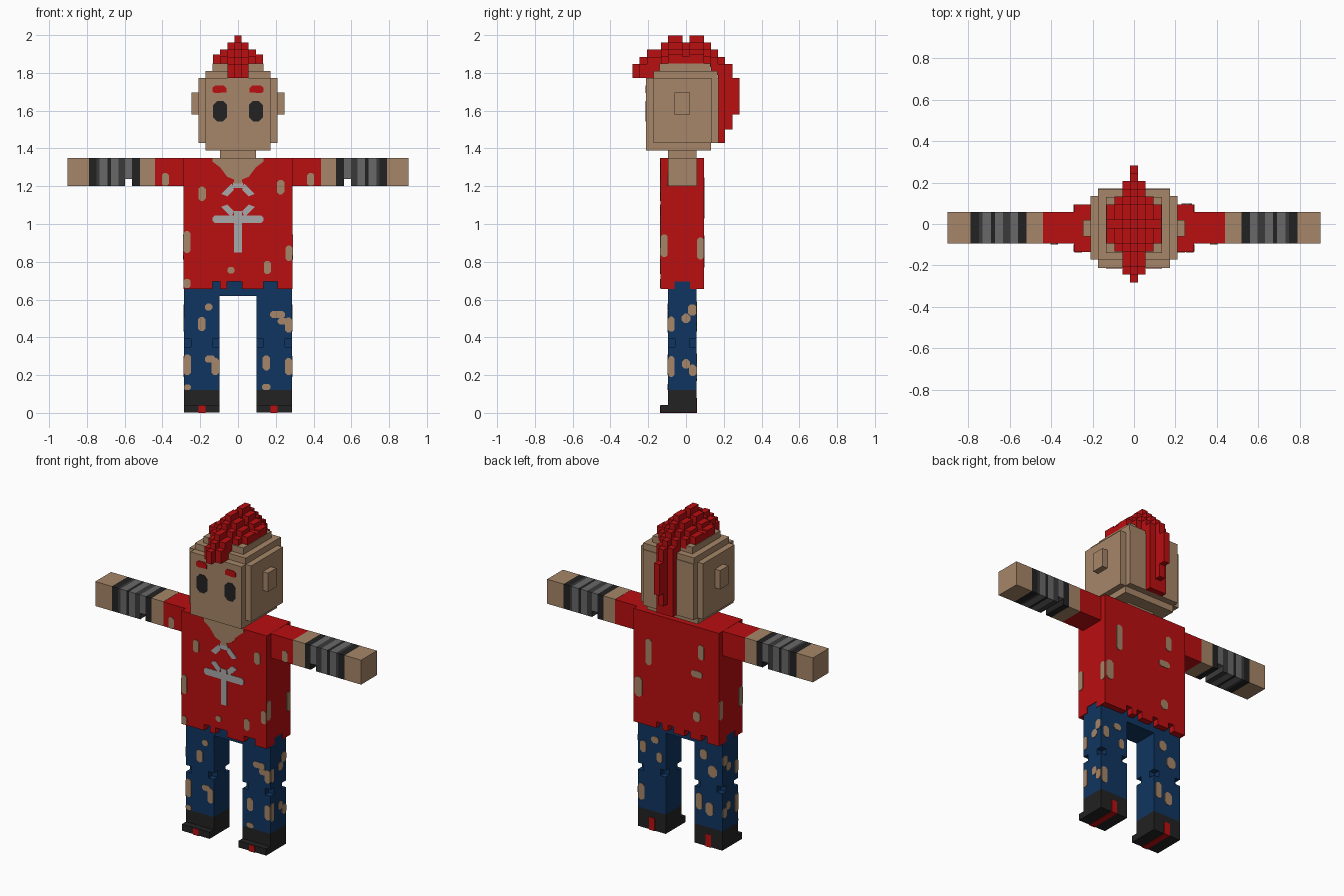
import bpy, bmesh, math
from mathutils import Vector

cube = bpy.data.objects.get("Cube")
if cube:
    bpy.data.objects.remove(cube, do_unlink=True)


def material(name, hex_code):
    rgb = [int(hex_code[i:i + 2], 16) / 255 for i in (0, 2, 4)]
    lin = [c / 12.92 if c < 0.04045 else ((c + 0.055) / 1.055) ** 2.4 for c in rgb]
    m = bpy.data.materials.new(name)
    m.use_nodes = True
    m.diffuse_color = (*lin, 1)
    m.node_tree.nodes["Principled BSDF"].inputs["Base Color"].default_value = (*lin, 1)
    return m


SKIN = material("skin", "A68668")
RED = material("red", "BA0E10")
BLUE = material("denim_blue", "0F3560")
BLACK = material("black", "222222")
DARK = material("dark_grey", "3A3A3A")
GREY = material("grey", "686868")
SILVER = material("silver", "A8A8A8")


def finish(name, bm, mat):
    bmesh.ops.recalc_face_normals(bm, faces=bm.faces[:])
    me = bpy.data.meshes.new(name)
    bm.to_mesh(me)
    bm.free()
    me.materials.append(mat)
    ob = bpy.data.objects.new(name, me)
    bpy.context.collection.objects.link(ob)
    return ob


def boxes(name, mat, spans, mirror=False):
    """Boxes given as (x0, x1, y0, y1, z0, z1), optionally mirrored in x."""
    bm = bmesh.new()
    if mirror:
        spans = spans + [(-b, -a, *rest) for a, b, *rest in spans]
    for x0, x1, y0, y1, z0, z1 in spans:
        for v in bmesh.ops.create_cube(bm, size=1)["verts"]:
            v.co = ((x0 + x1) / 2 + v.co.x * (x1 - x0), (y0 + y1) / 2 + v.co.y * (y1 - y0),
                    (z0 + z1) / 2 + v.co.z * (z1 - z0))
    return finish(name, bm, mat)


def plates(name, mat, axis, level, outlines, t=0.004):
    """Thin flat outlines (u, z) lying on the plane axis = level, facing outward."""
    bm = bmesh.new()
    out = math.copysign(t, level)
    place = lambda u, z, d: Vector((u, d, z)) if axis == "y" else Vector((d, u, z))
    for pts in outlines:
        face = bm.faces.new([bm.verts.new(place(u, z, level - out / 4)) for u, z in pts])
        top = bmesh.ops.extrude_face_region(bm, geom=[face])["geom"]
        bmesh.ops.translate(bm, vec=place(0, 0, out),
                            verts=[g for g in top if isinstance(g, bmesh.types.BMVert)])
    return finish(name, bm, mat)


def blot(u, z, w, h):
    """Rectangle outline with clipped corners."""
    c, a, b = min(w, h) * 0.3, w / 2, h / 2
    return [(u - a + c, z - b), (u + a - c, z - b), (u + a, z - b + c), (u + a, z + b - c),
            (u + a - c, z + b), (u - a + c, z + b), (u - a, z + b - c), (u - a, z - b + c)]


def patches(name, axis, level, rows):
    plates(name, SKIN, axis, level, [blot(*r) for r in rows])


# Head, ears and neck
boxes("head", SKIN, [
    (-.21, .21, -.172, .135, 1.43, 1.772),
    (-.173, .173, -.212, .172, 1.43, 1.772),
    (-.173, .173, -.212, .133, 1.39, 1.6),
    (-.173, .173, -.172, .168, 1.6, 1.81),
    (-.135, .135, -.14, .13, 1.7, 1.85)])
boxes("ears", SKIN, [(.2, .246, -.06, .02, 1.58, 1.695)], mirror=True)
boxes("neck", SKIN, [(-.095, .095, -.095, .055, 1.25, 1.40)])
plates("eyes", BLACK, "y", -.212, [blot(s * .095, 1.597, .074, .11) for s in (-1, 1)])
plates("eyebrows", RED, "y", -.212, [
    [(s * .062, 1.697), (s * .12, 1.693), (s * .135, 1.7), (s * .135, 1.722),
     (s * .12, 1.733), (s * .075, 1.733), (s * .062, 1.72)] for s in (-1, 1)])

# Stepped crest of hair: per row (steps above 1.772, bottom height, half width)
V = .0377
rows = [(2, 1.772, 0), (3, 1.772, 1), (4, 1.772, 1), (4, 1.81, 1), (5, 1.83, 2), (6, 1.83, 3),
        (6, 1.83, 3), (5, 1.83, 3), (6, 1.83, 3), (6, 1.83, 3), (5, 1.83, 2), (4, 1.79, 1),
        (3, 1.43, 1), (2, 1.5, 0), (0, 1.58, 0)]
crest = []
for i, (steps, bottom, half) in enumerate(rows):
    y = (i - 7) * V
    for k in range(-half, half + 1):
        top = 1.772 + V * max(steps - abs(k), 2) + (V * .3 if steps == 6 and abs(k) == 3 else 0)
        if steps == 0:
            top = 1.772
        if steps >= 5:
            top = max(top, 1.887)
        crest.append(((k - .5) * V, (k + .5) * V, y - V / 2, y + V / 2, bottom, min(top, 2)))
boxes("hair_crest", RED, crest)

# Shirt with a ragged hem
F, B, W = -.135, .095, .289
hem = []
for x0, x1 in ((-W, -.135), (-.095, -.057), (.02, .135), (.21, W)):
    hem.append((x0, x1, F, F + .038, .657, .71))
for x0, x1 in ((-W, -.21), (-.17, -.095), (-.057, .02), (.057, .095), (.135, W)):
    hem.append((x0, x1, B - .038, B, .657, .71))
for x in (-W, W - .038):
    hem += [(x, x + .038, F, -.06, .657, .71), (x, x + .038, .02, B, .657, .71)]
boxes("shirt", RED, [(-W, W, F, B, .695, 1.35)] + hem)
boxes("sleeves", RED, [(.27, .44, -.095, .058, 1.2, 1.349)], mirror=True)
plates("neckline", SKIN, "y", F, [[
    (-.135, 1.35), (-.135, 1.33), (-.095, 1.30), (-.057, 1.25), (-.02, 1.235), (-.02, 1.215),
    (.02, 1.215), (.02, 1.235), (.057, 1.25), (.095, 1.30), (.135, 1.33), (.135, 1.35)]])

# Silver emblem on the chest: crossbar, stem and broken ring
emblem = [blot(0, 1.025, .27, .042), [(-.02, .85), (.02, .85), (.02, 1.07), (-.02, 1.07)],
          [(-.035, 1.19), (.035, 1.19), (.02, 1.23), (-.02, 1.23)]]
for a in (45, 135, 225, 315):
    arc = [math.radians(a + d) for d in (-24, 24)]
    emblem.append([(r * math.cos(t), 1.125 + r * math.sin(t))
                   for r, ts in ((.095, arc), (.06, arc[::-1])) for t in ts])
plates("chest_emblem", SILVER, "y", F, emblem)

# Arms: skin core pieces and striped wristbands
AY0, AY1, AZ0, AZ1 = -.095, .058, 1.2, 1.35
boxes("forearms", SKIN, [(.44, .52, AY0, AY1, AZ0, AZ1)], mirror=True)
boxes("hands", SKIN, [(.79, .902, AY0, AY1, AZ0, AZ1)], mirror=True)
for name, mat, bands in (
        ("wristband_black", BLACK, [(.52, .56), (.672, .69), (.748, .79)]),
        ("wristband_dark", DARK, [(.597, .632), (.732, .748)]),
        ("wristband_grey", GREY, [(.56, .597), (.632, .672), (.69, .732)])):
    boxes(name, mat, [(a, b, AY0, AY1, AZ0 + (.037 if a == .56 else 0), AZ1)
                      for a, b in bands], mirror=True)

# Trousers with notched knee corners
LX0, LX1, LY0, LY1 = .098, .286, -.095, .056
boxes("waist", BLUE, [(-.286, .286, LY0, LY1, .62, .70)])
boxes("legs", BLUE, [
    (LX0, LX1, LY0, LY1, .12, .35), (LX0, LX1, LY0, LY1, .39, .70),
    (LX0 + .037, LX1 - .037, LY0, LY1, .35, .39),
    (LX0, LX1, LY0 + .037, LY1 - .037, .35, .39)], mirror=True)

# Shoes with a red stripe over toe, sole and heel
boxes("shoes", BLACK, [(LX0, LX1, LY0, LY1, .002, .12),
                       (LX0, LX1, -.135, LY0, .002, .042)], mirror=True)
boxes("shoe_stripes", RED, [(.172, .21, -.138, LY1 + .003, 0, .005),
                            (.172, .21, -.138, -.13, 0, .04),
                            (.172, .21, LY1 - .004, LY1 + .003, 0, .078)], mirror=True)

# Holes showing skin: shirt front, back and sides
patches("shirt_front_holes", "y", F, [
    (-.19, 1.16, .04, .075), (-.27, .905, .036, .115), (.226, 1.195, .04, .075),
    (.27, .845, .036, .08), (-.037, .755, .037, .036), (.155, .77, .037, .07),
    (-.27, .685, .036, .05)])
patches("shirt_back_holes", "y", B, [
    (.186, 1.11, .038, .16), (-.17, 1.2, .038, .09), (-.14, 1.06, .075, .04),
    (.255, .88, .05, .12), (-.14, .8, .05, .06)])
for side, s in (("left", 1), ("right", -1)):
    patches(side + "_shirt_side_holes", "x", s * W, [
        (-.116, .885, .036, .12), (.076, .87, .036, .115)])
    patches(side + "_sleeve_hole", "y", AY0, [(s * .385, 1.235, .037, .07)])
    patches(side + "_leg_side_holes", "x", s * LX1, [
        (-.078, .47, .032, .08), (.0, .5, .045, .05), (.033, .545, .045, .06),
        (-.078, .245, .032, .11), (.035, .225, .04, .06), (.0, .26, .04, .05)])

# Holes in the trousers, front and back
patches("trouser_front_holes", "y", LY0, [
    (-.155, .56, .04, .036), (-.192, .47, .04, .075), (-.268, .255, .036, .11),
    (-.268, .135, .036, .03), (-.12, .245, .04, .09), (-.148, .285, .055, .035),
    (.21, .52, .08, .037), (.268, .465, .036, .08), (.235, .485, .05, .035),
    (.15, .265, .038, .08), (.268, .245, .036, .09), (.15, .137, .045, .03)])
patches("trouser_back_holes", "y", LY1, [
    (.17, .56, .05, .04), (.25, .5, .04, .07), (.262, .22, .04, .1), (.14, .46, .037, .06),
    (-.16, .56, .05, .06), (-.22, .47, .06, .07), (-.13, .265, .04, .1), (-.2, .235, .05, .08)])
